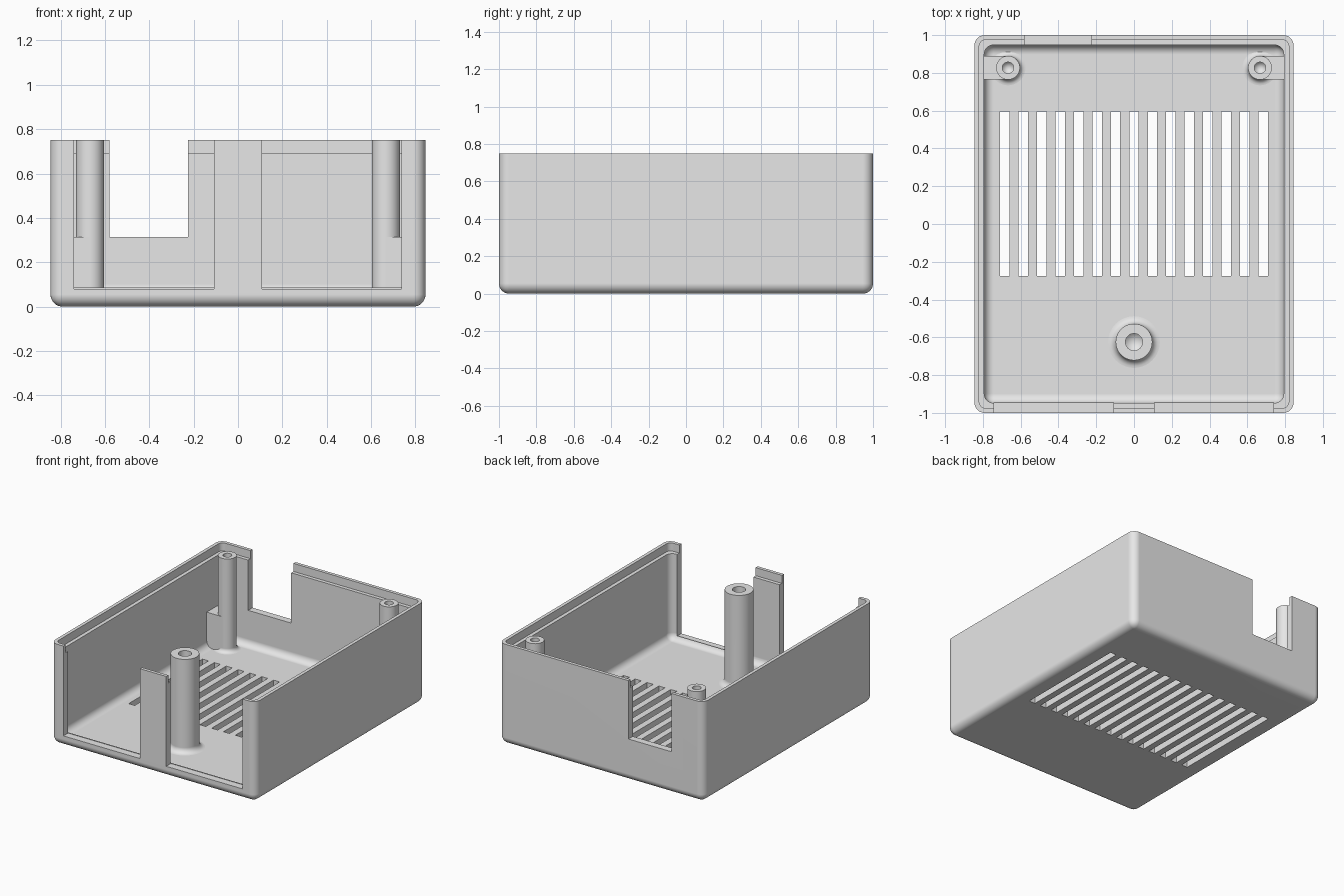
import bpy
import bmesh
import math
from mathutils import Vector

cube = bpy.data.objects.get("Cube")
if cube:
    bpy.data.objects.remove(cube, do_unlink=True)

HALF_X, HALF_Y, HEIGHT = 0.845, 1.0, 0.75
WALL, FLOOR, RADIUS = 0.052, 0.052, 0.055
LEDGE = 0.69
ABOVE = 1.0

grey = bpy.data.materials.new("plain_grey")
grey.use_nodes = True
grey.diffuse_color = (0.8, 0.8, 0.8, 1)
grey.node_tree.nodes["Principled BSDF"].inputs["Base Color"].default_value = (0.8, 0.8, 0.8, 1)


def add_box(bm, low, high, radius=0.0):
    """Box between two corners; a radius rounds the upright and bottom edges."""
    low, high = Vector(low), Vector(high)
    verts = bmesh.ops.create_cube(bm, size=1)["verts"]
    for v in verts:
        v.co = (low + high) / 2 + v.co * (high - low)
    if radius:
        edges = {e for v in verts for e in v.link_edges}
        soft = [e for e in edges if min(v.co.z for v in e.verts) < low.z + 0.001]
        bmesh.ops.bevel(bm, geom=soft, offset=radius, segments=8, profile=0.5, affect='EDGES')


def make_object(name, bm):
    bmesh.ops.recalc_face_normals(bm, faces=bm.faces)
    mesh = bpy.data.meshes.new(name)
    bm.to_mesh(mesh)
    bm.free()
    mesh.materials.append(grey)
    obj = bpy.data.objects.new(name, mesh)
    bpy.context.collection.objects.link(obj)
    return obj


def box_object(name, boxes):
    bm = bmesh.new()
    for box in boxes:
        add_box(bm, *box)
    return make_object(name, bm)


def activate(obj):
    bpy.ops.object.select_all(action='DESELECT')
    obj.select_set(True)
    bpy.context.view_layer.objects.active = obj


def cut(target, cutter):
    mod = target.modifiers.new("cut", 'BOOLEAN')
    mod.operation = 'DIFFERENCE'
    mod.solver = 'EXACT'
    mod.object = cutter
    activate(target)
    bpy.ops.object.modifier_apply(modifier=mod.name)
    bpy.data.objects.remove(cutter, do_unlink=True)


def smooth(obj):
    activate(obj)
    bpy.ops.object.shade_smooth_by_angle(angle=math.radians(30))
    mod = obj.modifiers.new("even_shading", 'WEIGHTED_NORMAL')
    mod.keep_sharp = True


def screw_post(name, x, y, radius, bore, flare):
    """Turned post with a flared foot and a blind hole ending in a cone."""
    profile = [(radius + flare, FLOOR - 0.02)]
    for i in range(7):
        a = math.pi / 2 * i / 6
        profile.append((radius + flare * (1 - math.sin(a)), FLOOR + flare * (1 - math.cos(a))))
    profile += [(radius, HEIGHT), (bore, HEIGHT), (bore, 0.37), (0, 0.33)]
    bm = bmesh.new()
    verts = [bm.verts.new((r, 0, z)) for r, z in profile]
    edges = [bm.edges.new(pair) for pair in zip(verts, verts[1:])]
    bmesh.ops.spin(bm, geom=verts + edges, cent=(0, 0, 0), axis=(0, 0, 1),
                   angle=math.tau, steps=40)
    bmesh.ops.remove_doubles(bm, verts=bm.verts, dist=0.0001)
    bmesh.ops.translate(bm, verts=bm.verts, vec=(x, y, 0))
    smooth(make_object(name, bm))


# Rounded tray
case = box_object("case_shell", [((-HALF_X, -HALF_Y, 0), (HALF_X, HALF_Y, HEIGHT), RADIUS)])
ix, iy = HALF_X - WALL, HALF_Y - WALL
cut(case, box_object("cavity", [((-ix, -iy, FLOOR), (ix, iy, ABOVE), 0.05)]))

# Stepped rim inside the top edge
rx, ry = HALF_X - 0.025, HALF_Y - 0.025
rim = bmesh.new()
add_box(rim, (-rx, -ry, LEDGE), (rx, ry, ABOVE))
upright = [e for e in rim.edges if abs(e.verts[0].co.z - e.verts[1].co.z) > 0.1]
bmesh.ops.bevel(rim, geom=upright, offset=0.035, segments=6, profile=0.5, affect='EDGES')
cut(case, make_object("rim_step", rim))

# Two front panel openings and the rear cable notch
cut(case, box_object("wall_openings", [
    ((-0.74, -1.1, 0.08), (-0.108, -iy + 0.003, ABOVE)),
    ((0.108, -1.1, 0.08), (0.738, -iy + 0.003, ABOVE)),
    ((-0.58, iy - 0.04, 0.315), (-0.225, 1.1, ABOVE)),
]))

# Floor vents
cut(case, box_object("vents", [
    ((i * 0.0978 - 0.025, -0.275, -0.1), (i * 0.0978 + 0.025, 0.595, 0.2))
    for i in range(-7, 8)
]))
smooth(case)

# Screw posts, the rear pair braced to the side walls
screw_post("front_post", 0, -0.625, 0.097, 0.045, 0.04)
for side, label in ((1, "left"), (-1, "right")):
    screw_post(f"rear_{label}_post", side * 0.667, 0.827, 0.063, 0.03, 0.03)
    xs = sorted((side * 0.667, side * 0.815))
    box_object(f"rear_{label}_brace", [((xs[0], 0.764, 0.03), (xs[1], 0.89, 0.315))])
